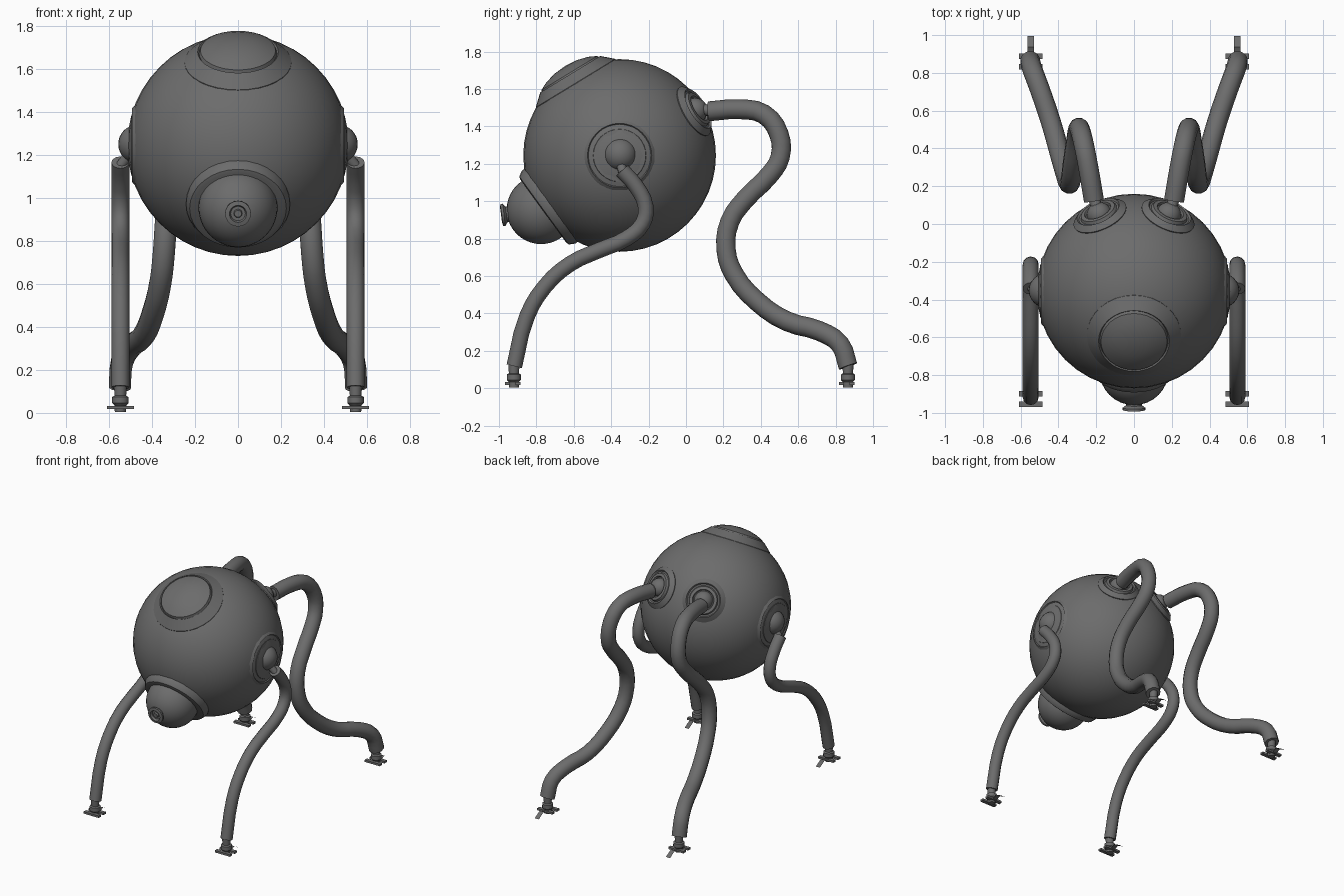
import bpy, bmesh, math
from mathutils import Vector

if "Cube" in bpy.data.objects:
    bpy.data.objects.remove(bpy.data.objects["Cube"], do_unlink=True)

GREY = (0.15, 0.15, 0.15, 1)
mat = bpy.data.materials.new("dark grey")
mat.use_nodes = True
mat.diffuse_color = GREY
mat.node_tree.nodes["Principled BSDF"].inputs["Base Color"].default_value = GREY

CENTRE = Vector((0, -0.355, 1.245))


def finish(ob, angle=35):
    ob.data.materials.clear()
    ob.data.materials.append(mat)
    bpy.ops.object.select_all(action='DESELECT')
    ob.select_set(True)
    bpy.context.view_layer.objects.active = ob
    bpy.ops.object.shade_smooth_by_angle(angle=math.radians(angle))
    return ob


def from_bmesh(name, bm):
    bmesh.ops.recalc_face_normals(bm, faces=bm.faces)
    me = bpy.data.meshes.new(name)
    bm.to_mesh(me)
    bm.free()
    ob = bpy.data.objects.new(name, me)
    bpy.context.collection.objects.link(ob)
    return finish(ob)


def lathe(name, profile, origin, axis, steps=32):
    """Spin (radius, height) points about an axis through origin."""
    bm = bmesh.new()
    rot = Vector(axis).to_track_quat('Z', 'Y')
    verts = [bm.verts.new((r, 0, h)) for r, h in profile]
    edges = [bm.edges.new(p) for p in zip(verts, verts[1:])]
    bmesh.ops.spin(bm, geom=verts + edges, cent=(0, 0, 0), axis=(0, 0, 1),
                   angle=math.tau, steps=steps, use_duplicate=False)
    bmesh.ops.remove_doubles(bm, verts=bm.verts, dist=1e-4)
    for v in bm.verts:
        v.co = rot @ v.co + Vector(origin)
    return from_bmesh(name, bm)


def ball(name, centre, radius, u=32, v=20):
    bm = bmesh.new()
    bmesh.ops.create_uvsphere(bm, u_segments=u, v_segments=v, radius=radius)
    bmesh.ops.translate(bm, verts=bm.verts, vec=centre)
    return from_bmesh(name, bm)


def tube(name, points, radius):
    """Round tube following a smooth path."""
    cu = bpy.data.curves.new(name, 'CURVE')
    cu.dimensions = '3D'
    cu.bevel_depth, cu.bevel_resolution = radius, 4
    cu.resolution_u, cu.use_fill_caps = 3, True
    sp = cu.splines.new('BEZIER')
    sp.bezier_points.add(len(points) - 1)
    for bp, p in zip(sp.bezier_points, points):
        bp.co = p
        bp.handle_left_type = bp.handle_right_type = 'AUTO'
    ob = bpy.data.objects.new(name, cu)
    bpy.context.collection.objects.link(ob)
    bpy.ops.object.select_all(action='DESELECT')
    ob.select_set(True)
    bpy.context.view_layer.objects.active = ob
    bpy.ops.object.convert(target='MESH')
    return finish(bpy.context.object, 50)


def box(name, lo, hi):
    bm = bmesh.new()
    bmesh.ops.create_cube(bm, size=1)
    lo, hi = Vector(lo), Vector(hi)
    for v in bm.verts:
        v.co = (lo + hi) / 2 + v.co * (hi - lo)
    return from_bmesh(name, bm)


def foot(name, x, y):
    """Ankle, cross bars and a bent toe pointing backwards."""
    lathe(name + "_ankle", [(0, 0.13), (0.03, 0.13), (0.027, 0.08), (0.038, 0.074),
                            (0.038, 0.045), (0.028, 0.035), (0.026, 0.005), (0, 0.003)],
          (x, y, 0), (0, 0, 1), 16)
    for i, dy in enumerate((-0.034, 0.022)):
        box(f"{name}_bar_{i}", (x - 0.063, y + dy - 0.014, 0.018),
            (x + 0.063, y + dy + 0.014, 0.033))
    bm = bmesh.new()
    path = [(0, 0.012), (0.035, 0.022), (0.07, 0.04), (0.1, 0.024), (0.13, 0.006)]
    rows = [[bm.verts.new((x + s, y + dy, z)) for s in (-0.017, 0.017)] for dy, z in path]
    for a, b in zip(rows, rows[1:]):
        bm.faces.new((a[0], a[1], b[1], b[0]))
    bmesh.ops.solidify(bm, geom=bm.faces[:], thickness=0.009)
    from_bmesh(name + "_toe", bm)


# Body
ball("body", CENTRE, 0.515, 40, 24)

# Raised dome on the head, with a groove around it
lathe("head_dome", [(0.249, 0.44), (0.249, 0.453), (0.188, 0.508), (0.181, 0.499),
                    (0.175, 0.516), (0.13, 0.538), (0.07, 0.554), (0, 0.56)],
      CENTRE, (0, -0.52, 0.854))

# Snout: collar, bulb and nozzle
lathe("snout_collar", [(0.24, 0.43), (0.242, 0.468), (0.225, 0.5), (0.208, 0.505), (0, 0.505)],
      CENTRE, (0, -0.809, -0.588))
ball("snout", (0, -0.775, 0.955), 0.184)
lathe("nozzle", [(0.045, -0.04), (0.042, 0.005), (0.06, 0.018), (0.06, 0.03), (0.04, 0.034),
                 (0.034, 0.018), (0.02, 0.018), (0.016, 0.03), (0, 0.03)],
      (0, -0.955, 0.93), (0, -1, -0.13), 20)

# Leg paths: (y, z) at the front, (x, y, z) at the back
FRONT = [(-.342, 1.165), (-.267, 1.08), (-.216, .973), (-.232, .88), (-.32, .8), (-.46, .74),
         (-.62, .665), (-.754, .545), (-.85, .385), (-.918, .118)]
REAR = [(.212, .123, 1.481), (.24, .289, 1.492), (.265, .417, 1.465), (.285, .497, 1.358),
        (.295, .503, 1.235), (.305, .449, 1.144), (.325, .316, 1.01), (.335, .235, .893),
        (.345, .214, .743), (.36, .257, .61), (.395, .38, .465), (.44, .54, .358),
        (.5, .717, .305), (.54, .824, .235), (.55, .866, .118)]

for side, s in (("left", 1), ("right", -1)):
    # Side socket with its ball joint
    lathe(side + "_front_socket", [(0.2, 0.42), (0.212, 0.452), (0.205, 0.462), (0.172, 0.492),
                                   (0.162, 0.48), (0.15, 0.48), (0.14, 0.496), (0.11, 0.5),
                                   (0.1, 0.485), (0, 0.485)], CENTRE, (s, 0, 0))
    ball(side + "_front_joint", (s * 0.467, -0.352, 1.25), 0.09, 24, 16)
    tube(side + "_front_link", [(s * 0.5, -0.352, 1.21), (s * 0.545, -0.335, 1.15)], 0.025)
    tube(side + "_front_leg", [(s * 0.547, y, z) for y, z in FRONT], 0.042)
    foot(side + "_front_foot", s * 0.547, -0.92)

    # Rear socket with its ball joint
    out = Vector((s * 0.19, 0.42, 0.25)).normalized()
    lathe(side + "_rear_socket", [(0.14, 0.47), (0.15, 0.498), (0.142, 0.506), (0.12, 0.525),
                                  (0.112, 0.515), (0.102, 0.515), (0.095, 0.53), (0.075, 0.532),
                                  (0.07, 0.52), (0, 0.52)], CENTRE, out)
    ball(side + "_rear_joint", CENTRE + out * 0.505, 0.066, 24, 16)
    tube(side + "_rear_link", [CENTRE + out * 0.53, (s * 0.214, 0.14, 1.481)], 0.03)
    tube(side + "_rear_leg", [(s * x, y, z) for x, y, z in REAR], 0.053)
    foot(side + "_rear_foot", s * 0.547, 0.866)
